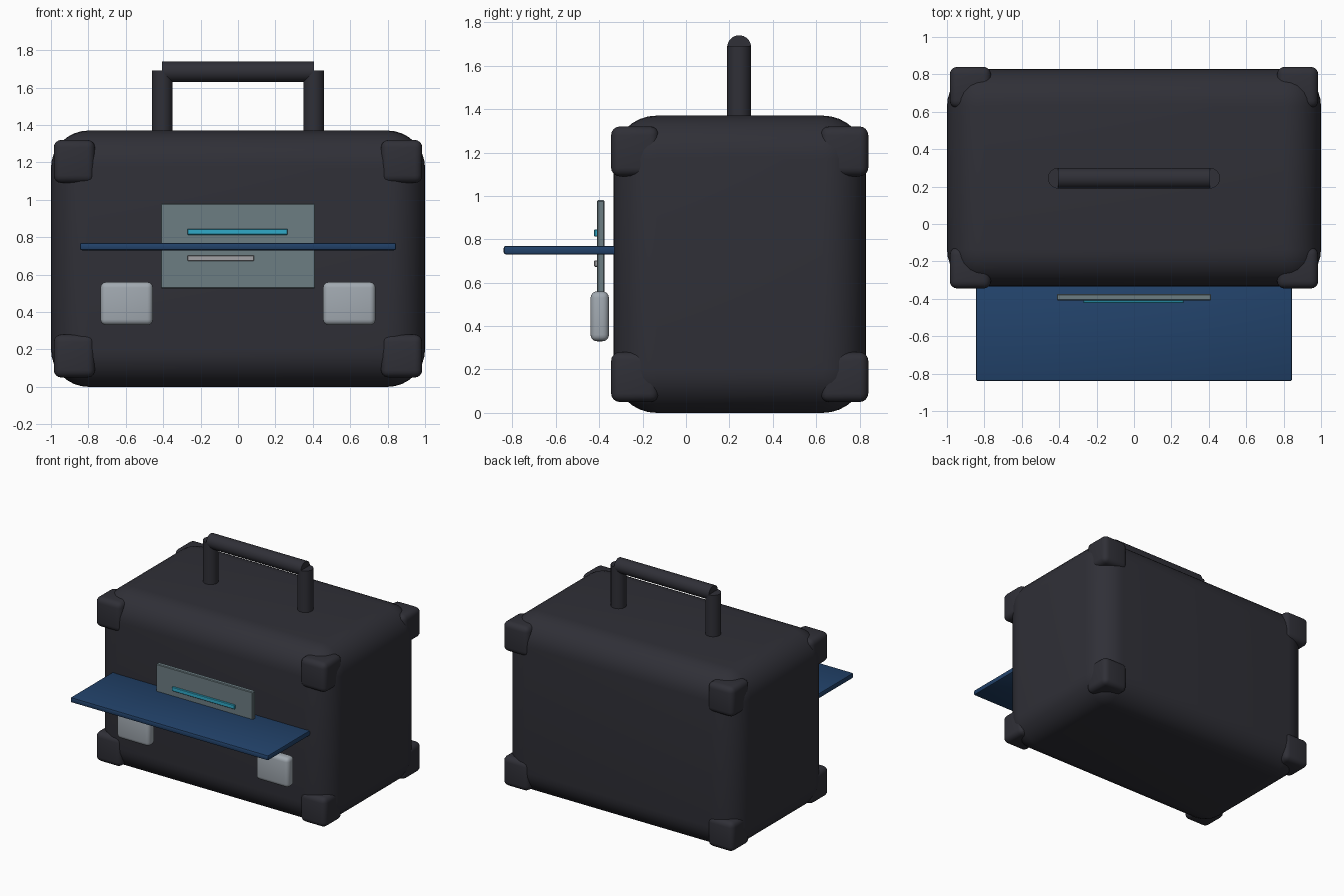
import bpy
import math

if "Cube" in bpy.data.objects:
    bpy.data.objects.remove(bpy.data.objects["Cube"], do_unlink=True)


def make_material(name, color):
    mat = bpy.data.materials.new(name)
    mat.use_nodes = True
    rgba = (*color, 1)
    mat.diffuse_color = rgba
    bsdf = next(n for n in mat.node_tree.nodes if n.type == 'BSDF_PRINCIPLED')
    bsdf.inputs["Base Color"].default_value = rgba
    bsdf.inputs["Roughness"].default_value = 0.6
    return mat


charcoal = make_material("charcoal", (0.029, 0.029, 0.038))
navy = make_material("navy blue", (0.016, 0.055, 0.145))
slate = make_material("slate grey", (0.15, 0.205, 0.225))
silver = make_material("silver", (0.36, 0.40, 0.44))
pale = make_material("pale grey", (0.36, 0.36, 0.38))
cyan = make_material("cyan", (0.03, 0.40, 0.58))


def finish(obj, name, mat):
    obj.name = name
    obj.data.materials.append(mat)
    bpy.ops.object.shade_smooth_by_angle(angle=math.radians(35))
    return obj


def box(name, mat, x, y, z, bevel=0.0, segments=3):
    """Box between (min, max) pairs on each axis, with rounded edges."""
    spans = (x, y, z)
    bpy.ops.mesh.primitive_cube_add(size=1, location=[sum(s) / 2 for s in spans])
    obj = bpy.context.object
    obj.scale = [s[1] - s[0] for s in spans]
    bpy.ops.object.transform_apply(location=False, rotation=False, scale=True)
    if bevel:
        mod = obj.modifiers.new("round edges", 'BEVEL')
        mod.width = bevel
        mod.segments = segments
        bpy.ops.object.modifier_apply(modifier=mod.name)
    return finish(obj, name, mat)


def rod(name, mat, length, location, rotation=(0, 0, 0)):
    bpy.ops.mesh.primitive_cylinder_add(vertices=32, radius=0.055, depth=length,
                                        location=location, rotation=rotation)
    return finish(bpy.context.object, name, mat)


def side_span(side, inner, outer):
    return tuple(sorted((side * inner, side * outer)))


# Case body
box("case_body", charcoal, (-1, 1), (-0.335, 0.83), (0, 1.37), 0.2, 8)

# Corner guards, latches and handle posts on both sides
for side, label in ((1, "left"), (-1, "right")):
    for depth, y in (("front", (-0.345, -0.125)), ("back", (0.62, 0.84))):
        for level, z in (("lower", (0.05, 0.28)), ("upper", (1.09, 1.32))):
            box(f"{label}_{depth}_{level}_corner_guard", charcoal,
                side_span(side, 0.765, 0.985), y, z, 0.04, 4)
    box(f"{label}_latch", silver, side_span(side, 0.455, 0.735),
        (-0.44, -0.355), (0.33, 0.56), 0.03, 4)
    rod(f"{label}_handle_post", charcoal, 0.36, (side * 0.405, 0.245, 1.51))

# Handle grip
rod("handle_grip", charcoal, 0.81, (0, 0.245, 1.685), (0, math.pi / 2, 0))

# Front shelf
box("front_shelf", navy, (-0.845, 0.845), (-0.84, -0.32), (0.73, 0.77), 0.01, 2)

# Label panel with its two strips
box("label_panel", slate, (-0.413, 0.413), (-0.41, -0.375), (0.525, 0.98), 0.005, 1)
box("cyan_strip", cyan, (-0.27, 0.265), (-0.423, -0.408), (0.813, 0.845), 0.003, 1)
box("grey_strip", pale, (-0.27, 0.085), (-0.423, -0.408), (0.673, 0.703), 0.003, 1)
